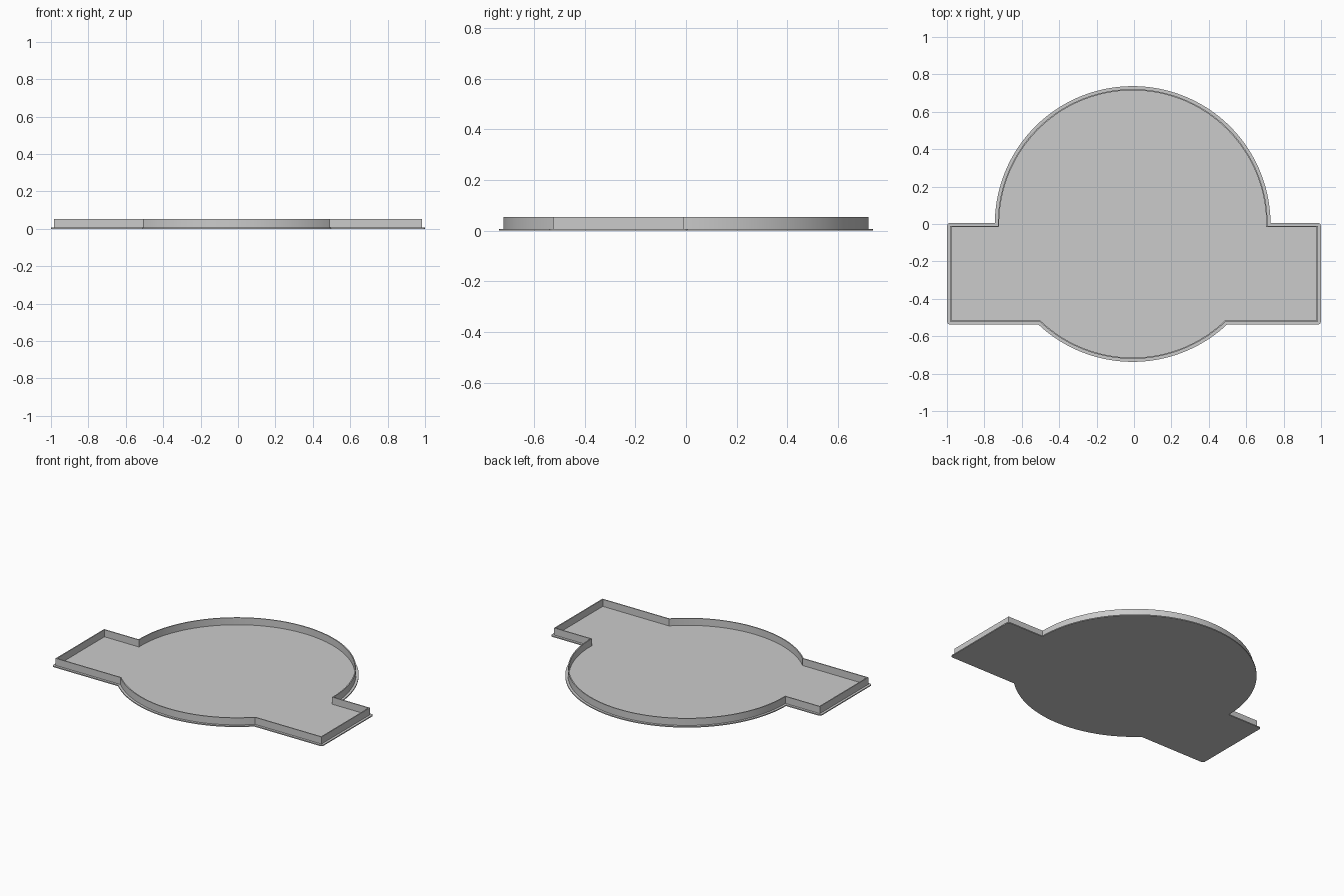
import bpy, bmesh, math

cube = bpy.data.objects.get("Cube")
if cube:
    bpy.data.objects.remove(cube)

CX, R = -0.007, 0.721                     # round middle of the tray
X0, X1, Y0, Y1 = -0.983, 0.983, -0.522, -0.01   # side wings
FLANGE, THICK, FLOOR, TOP = 0.016, 0.007, 0.007, 0.054
ARC = 64

grey = bpy.data.materials.new("plain_grey")
grey.use_nodes = True
grey.diffuse_color = (0.6, 0.6, 0.6, 1)
grey.node_tree.nodes["Principled BSDF"].inputs["Base Color"].default_value = (0.6, 0.6, 0.6, 1)


def arc(r, a0, a1, n):
    return [(CX + r * math.cos(a0 + (a1 - a0) * i / n),
             r * math.sin(a0 + (a1 - a0) * i / n)) for i in range(n + 1)]


def corner(x, y, d, start, rounded):
    """Wing corner pushed out by d, either sharp or rounded."""
    if rounded:
        return [(x + d * math.cos(start + i * math.pi / 8),
                 y + d * math.sin(start + i * math.pi / 8)) for i in range(5)]
    a = start + math.pi / 4
    return [(x + math.copysign(d, math.cos(a)) * (1 if d >= 0 else -1) * (1 if d >= 0 else -1),
             y + math.copysign(d, math.sin(a)))] if d >= 0 else \
           [(x + d * math.copysign(1, math.cos(a)), y + d * math.copysign(1, math.sin(a)))]


def outline(d, rounded=False):
    """Counter-clockwise outline of disc plus wings, offset by d."""
    r = R + d
    back, front = math.asin((Y1 + d) / r), math.asin((Y0 - d) / r)
    q = math.pi / 2
    pts = arc(r, back, math.pi - back, 2 * ARC)
    pts += corner(X0, Y1, d, q, rounded)
    pts += corner(X0, Y0, d, 2 * q, rounded)
    pts += arc(r, -math.pi - front, front, ARC)
    pts += corner(X1, Y0, d, 3 * q, rounded)
    pts += corner(X1, Y1, d, 0, rounded)
    return pts


def finish(bm, name):
    bmesh.ops.recalc_face_normals(bm, faces=bm.faces)
    mesh = bpy.data.meshes.new(name)
    bm.to_mesh(mesh)
    bm.free()
    obj = bpy.data.objects.new(name, mesh)
    bpy.context.collection.objects.link(obj)
    mesh.materials.append(grey)
    bpy.ops.object.select_all(action='DESELECT')
    obj.select_set(True)
    bpy.context.view_layer.objects.active = obj
    bpy.ops.object.shade_smooth_by_angle(angle=math.radians(20))


def loop(bm, pts, z):
    return [bm.verts.new((x, y, z)) for x, y in pts]


def bridge(bm, a, b):
    for i in range(len(a)):
        j = (i + 1) % len(a)
        bm.faces.new((a[i], a[j], b[j], b[i]))


# Floor plate with its narrow flange
bm = bmesh.new()
pts = outline(FLANGE, True)
low, high = loop(bm, pts, 0), loop(bm, pts, FLOOR)
bridge(bm, low, high)
bm.faces.new(low)
bm.faces.new(high)
finish(bm, "floor_plate")

# Thin upright wall following the same outline
bm = bmesh.new()
outer, inner = outline(0), outline(-THICK)
rings = [loop(bm, outer, FLOOR), loop(bm, outer, TOP), loop(bm, inner, TOP), loop(bm, inner, FLOOR)]
for i in range(4):
    bridge(bm, rings[i], rings[(i + 1) % 4])
finish(bm, "rim_wall")
